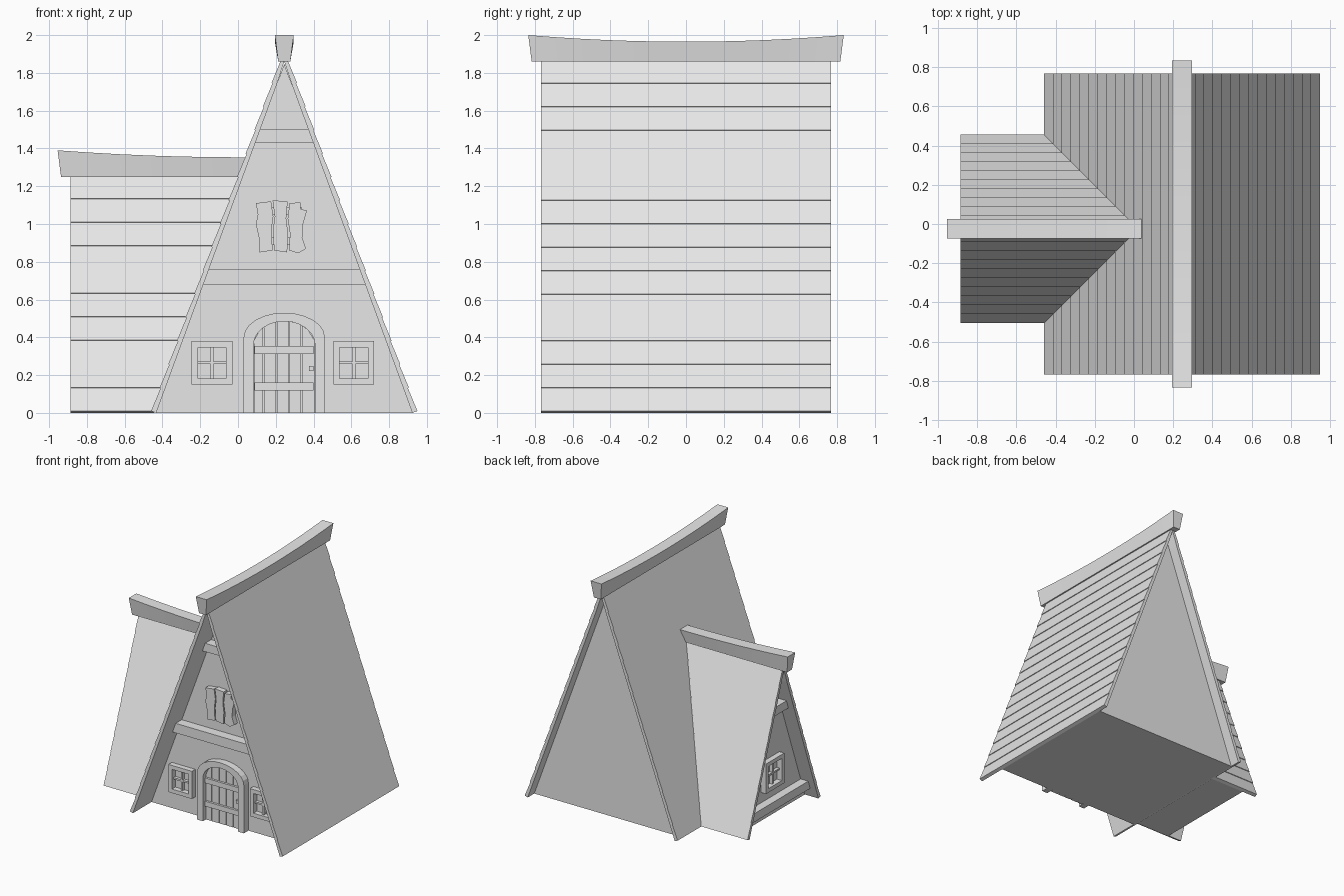
import bpy, bmesh, math
from mathutils import Vector, Matrix

cube = bpy.data.objects.get("Cube")
if cube:
    bpy.data.objects.remove(cube, do_unlink=True)

mat = bpy.data.materials.new("pale_grey")
mat.use_nodes = True
GREY = (0.8, 0.8, 0.8, 1)
mat.diffuse_color = GREY
mat.node_tree.nodes["Principled BSDF"].inputs["Base Color"].default_value = GREY

SLOPE = 0.367    # sideways run per unit of height on every roof
THICK = 0.027    # plank thickness
MAIN = Matrix.Translation((0.245, 0, 0))
WING = Matrix.Translation((0, -0.025, 0)) @ Matrix.Rotation(-math.pi / 2, 4, 'Z')
MAIN_HALF, WING_HALF = 0.705, 0.481


def finish(name, bm, frame):
    """Place the part in its frame; wing parts stop at the main roof."""
    bm.transform(frame)
    if frame is WING:
        bmesh.ops.bisect_plane(
            bm, geom=bm.verts[:] + bm.edges[:] + bm.faces[:], clear_outer=True,
            plane_co=(0.245 - MAIN_HALF + THICK * 0.6, 0, 0), plane_no=(1, 0, -SLOPE))
    bmesh.ops.recalc_face_normals(bm, faces=bm.faces)
    mesh = bpy.data.meshes.new(name)
    bm.to_mesh(mesh)
    bm.free()
    mesh.materials.append(mat)
    obj = bpy.data.objects.new(name, mesh)
    bpy.context.collection.objects.link(obj)


def add_prism(bm, profile, y0, y1):
    front = [bm.verts.new((u, y0, v)) for u, v in profile]
    back = [bm.verts.new((u, y1, v)) for u, v in profile]
    bm.faces.new(front)
    bm.faces.new(back[::-1])
    n = len(profile)
    for i in range(n):
        j = (i + 1) % n
        bm.faces.new((front[i], back[i], back[j], front[j]))


def prisms(name, profiles, y0, y1, frame):
    bm = bmesh.new()
    for p in profiles:
        add_prism(bm, p, y0, y1)
    finish(name, bm, frame)


def rect(u0, u1, v0, v1):
    return [(u0, v0), (u1, v0), (u1, v1), (u0, v1)]


def roof(name, half, count, step, y0, y1, frame):
    # overlapping planks, each a little proud at its lower edge
    for side, label in ((-1, "right"), (1, "left")):
        planks = []
        for i in range(count):
            a, b = i * step, (i + 1) * step
            planks.append([
                (side * max(half - THICK - SLOPE * a, 0), a),
                (side * (half - SLOPE * a), a + 0.01),
                (side * (half - 0.006 - SLOPE * b), b + 0.01),
                (side * max(half - THICK - SLOPE * b, 0), b)])
        prisms(f"{name}_{label}_planks", planks, y0, y1, frame)


def gable(name, half, y0, y1, frame):
    w = half - THICK
    prisms(name, [[(-w, 0), (w, 0), (0, w / SLOPE)]], y0, y1, frame)


def ridge_cap(name, base, rise, sag, centre, length, frame, n=12):
    # flared beam whose top sags in the middle
    bm = bmesh.new()
    rings = []
    for i in range(n + 1):
        t = 2 * i / n - 1
        top = base + rise - sag * (1 - t * t)
        yt, yb = centre + t * length, centre + t * (length - 0.018)
        rings.append([bm.verts.new(p) for p in (
            (-0.032, yb, base), (0.032, yb, base), (0.05, yt, top), (-0.05, yt, top))])
    for r, s in zip(rings, rings[1:]):
        for k in range(4):
            j = (k + 1) % 4
            bm.faces.new((r[k], r[j], s[j], s[k]))
    bm.faces.new(rings[0])
    bm.faces.new(rings[-1][::-1])
    finish(name, bm, frame)


def beam(name, half, v0, v1, y0, y1, frame):
    a, b = (half - THICK - SLOPE * v for v in (v0, v1))
    prisms(name, [[(-a, v0), (a, v0), (b, v1), (-b, v1)]], y0, y1, frame)


def window(name, u, v, w, h, wall, frame):
    # surround of four boards, and a thin cross
    b = 0.033
    surround = [rect(u - w, u + w, v + h - b, v + h), rect(u - w, u + w, v - h, v - h + b),
                rect(u - w, u - w + b, v - h + b, v + h - b),
                rect(u + w - b, u + w, v - h + b, v + h - b)]
    prisms(name + "_frame", surround, wall - 0.045, wall + 0.01, frame)
    cross = [rect(u - 0.008, u + 0.008, v - h + b, v + h - b),
             rect(u - w + b, u + w - b, v - 0.007, v + 0.007)]
    prisms(name + "_bars", cross, wall - 0.025, wall + 0.01, frame)


def arch(half, spring, rise, n=12):
    curve = [(half * math.cos(math.pi * i / n), spring + rise * math.sin(math.pi * i / n))
             for i in range(n + 1)]
    return [(half, 0)] + curve + [(-half, 0)]


# main house
WALL = -0.52
roof("main_roof", MAIN_HALF, 15, 0.124, -0.767, 0.767, MAIN)
gable("main_body", MAIN_HALF, WALL, 0.68, MAIN)
ridge_cap("main_ridge", 1.86, 0.14, 0.035, 0, 0.835, MAIN)
beam("lower_front_beam", MAIN_HALF, 0.68, 0.76, WALL - 0.08, WALL + 0.01, MAIN)
beam("upper_front_beam", MAIN_HALF, 1.43, 1.5, WALL - 0.08, WALL + 0.01, MAIN)
window("right_window", -0.383, 0.265, 0.108, 0.115, WALL, MAIN)
window("left_window", 0.368, 0.265, 0.108, 0.115, WALL, MAIN)

# arched door
HALF, SPRING, RISE = 0.163, 0.36, 0.125
surround = arch(0.215, 0.4, 0.13) + arch(HALF, SPRING, RISE)[::-1]
prisms("door_surround", [surround], WALL - 0.06, WALL + 0.01, MAIN)
edges = [-HALF, -0.11, -0.04, 0.025, 0.09, HALF]
boards = []
for a, b in zip(edges, edges[1:]):
    a, b = a + 0.003, b - 0.003
    tops = [(u, SPRING + RISE * math.sqrt(max(1 - (u / HALF) ** 2, 0)))
            for u in (b, (a + b) / 2, a)]
    boards.append([(a, 0), (b, 0)] + tops)
prisms("door_boards", boards, WALL - 0.02, WALL + 0.01, MAIN)
prisms("door_crossbars", [rect(-0.158, 0.155, v, v + 0.042) for v in (0.118, 0.312)],
       WALL - 0.038, WALL, MAIN)
prisms("door_handle", [rect(0.13, 0.155, 0.222, 0.247)], WALL - 0.045, WALL, MAIN)

# rough boarded shutter above the door
rough = [
    [(-0.13, 0.85), (-0.062, 0.86), (-0.068, 0.97), (-0.058, 1.04), (-0.07, 1.12),
     (-0.15, 1.11), (-0.14, 1.05), (-0.15, 1.0), (-0.135, 0.93)],
    [(-0.054, 0.86), (0.015, 0.85), (0.02, 0.95), (0.01, 1.03), (0.018, 1.12),
     (-0.062, 1.125), (-0.05, 1.04), (-0.06, 0.97)],
    [(0.026, 0.86), (0.075, 0.845), (0.115, 0.87), (0.095, 0.93), (0.1, 1.0),
     (0.12, 1.07), (0.085, 1.08), (0.085, 1.115), (0.028, 1.11), (0.018, 1.03), (0.03, 0.95)]]
prisms("shutter_boards", rough, WALL - 0.045, WALL + 0.01, MAIN)
prisms("shutter_battens", [rect(-0.12, 0.09, v, v + 0.04) for v in (0.89, 1.05)],
       WALL - 0.02, WALL + 0.01, MAIN)

# side wing
WING_WALL = -0.76
roof("wing_roof", WING_HALF, 10, 0.125, -0.886, 0.15, WING)
gable("wing_body", WING_HALF, WING_WALL, 0.15, WING)
ridge_cap("wing_ridge", 1.25, 0.14, 0.037, 0.025, 0.98, WING)
beam("lower_wing_beam", WING_HALF, 0.08, 0.15, WING_WALL - 0.07, WING_WALL + 0.01, WING)
beam("upper_wing_beam", WING_HALF, 0.86, 0.93, WING_WALL - 0.07, WING_WALL + 0.01, WING)
window("wing_window", 0, 0.36, 0.12, 0.125, WING_WALL, WING)
